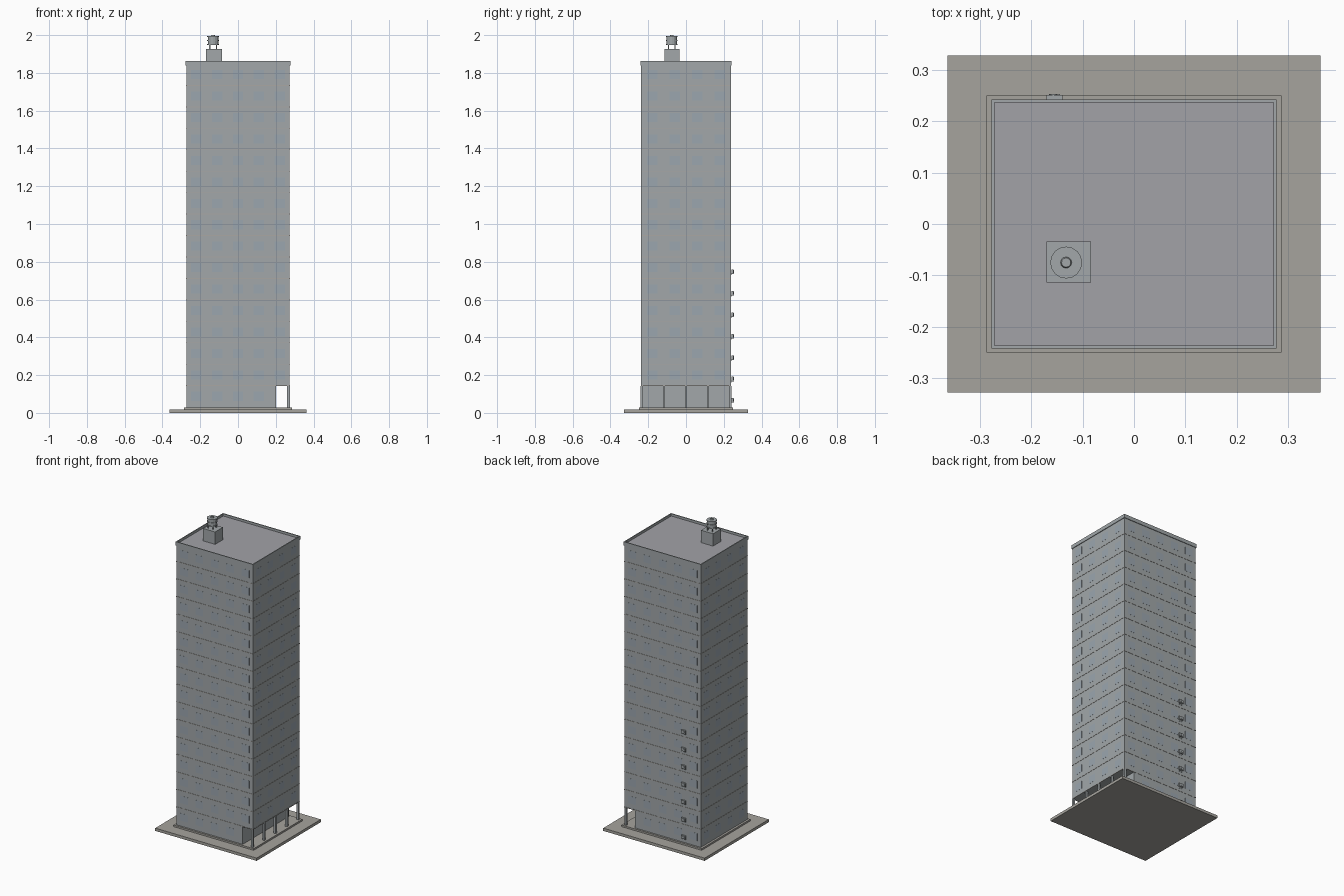
import bpy, bmesh, math
from mathutils import Matrix, Vector

if "Cube" in bpy.data.objects:
    bpy.data.objects.remove(bpy.data.objects["Cube"])


def material(name, rgb):
    m = bpy.data.materials.new(name)
    m.diffuse_color = (*rgb, 1)
    m.use_nodes = True
    m.node_tree.nodes["Principled BSDF"].inputs["Base Color"].default_value = m.diffuse_color
    return m


WALL = material("wall_grey", (0.36, 0.39, 0.40))
GLASS = material("window_blue", (0.33, 0.38, 0.43))
BAND = material("band_beige", (0.40, 0.39, 0.37))
PAVE = material("paving", (0.38, 0.37, 0.34))
ROOF = material("roof_grey", (0.36, 0.36, 0.39))


def finish(name, bm, mat=None):
    me = bpy.data.meshes.new(name)
    bm.to_mesh(me)
    bm.free()
    ob = bpy.data.objects.new(name, me)
    bpy.context.collection.objects.link(ob)
    if mat:
        me.materials.append(mat)
    return ob


def add_box(bm, x0, x1, y0, y1, z0, z1):
    c = Vector(((x0 + x1) / 2, (y0 + y1) / 2, (z0 + z1) / 2))
    s = Matrix.Diagonal((x1 - x0, y1 - y0, z1 - z0, 1))
    bmesh.ops.create_cube(bm, size=1, matrix=Matrix.Translation(c) @ s)


def boxes(name, items, mat=None):
    bm = bmesh.new()
    for it in items:
        add_box(bm, *it)
    return finish(name, bm, mat)


def ring(hx, hy, t, z0, z1):
    """Four boxes forming a rectangular frame, t thick inwards."""
    return [(-hx, hx, -hy, -hy + t, z0, z1), (-hx, hx, hy - t, hy, z0, z1),
            (-hx, -hx + t, -hy + t, hy - t, z0, z1), (hx - t, hx, -hy + t, hy - t, z0, z1)]


def cylinder(bm, x, y, z0, z1, r1, r2, n):
    bmesh.ops.create_cone(bm, cap_ends=True, segments=n, radius1=r1, radius2=r2, depth=z1 - z0,
                          matrix=Matrix.Translation((x, y, (z0 + z1) / 2)))


HX, HY = 0.273, 0.238
BASE, STEP, FLOORS = 0.029, 0.1135, 16
FIRST = BASE + STEP
TOP = BASE + STEP * FLOORS

# Ground slab and plinth
boxes("pavement", [(-0.363, 0.363, -0.328, 0.328, 0, 0.018)], PAVE)
boxes("plinth", [(-0.287, 0.287, -0.25, 0.25, 0.018, BASE)], PAVE)

# Recessed ground floor and tower above it
boxes("ground_floor", [(-HX, 0.2, -HY, HY, BASE, FIRST)], WALL)
boxes("tower", [(-HX, HX, -HY, HY, FIRST, TOP)], WALL)

# Arcade columns along the right side
cols = []
for i in range(5):
    y = (i - 2) * 0.117
    cols.append((0.260, 0.274, y - 0.006, y + 0.006, BASE, FIRST))
boxes("arcade_columns", cols, WALL)

# Thin bands between the floors
bands = []
for f in range(1, FLOORS):
    z = BASE + STEP * f
    bands += ring(HX + 0.0015, HY + 0.0015, 0.004, z, z + 0.004)
boxes("floor_bands", bands, BAND)

# Windows on every side; the arcade side has none at ground level
panes = []
E, W, H = 0.0006, 0.0275, 0.024
for f in range(FLOORS):
    z = BASE + STEP * (f + 0.52)
    for s in (-1, 1):
        for i in range(5):
            x = (i - 2) * 0.11
            if f == 0 and i == 4:
                continue
            panes.append((x - W, x + W, s * HY - E, s * HY + E, z - H, z + H))
        if f == 0 and s == 1:
            continue
        for i in range(4):
            y = (i - 1.5) * 0.119
            panes.append((s * HX - E, s * HX + E, y - W, y + W, z - H, z + H))
boxes("windows", panes, GLASS)

# Parapet and roof surface
boxes("parapet", ring(0.277, 0.242, 0.006, 1.838, 1.862), WALL)
boxes("roof_deck", [(-0.271, 0.271, -0.236, 0.236, TOP - 0.005, TOP + 0.002)], ROOF)

# Roof hut with water tank on legs
boxes("roof_hut", [(-0.17, -0.084, -0.114, -0.034, 1.84, 1.927)], WALL)
TX, TY = -0.132, -0.075
bm = bmesh.new()
cylinder(bm, TX, TY, 1.947, 1.993, 0.028, 0.028, 16)
for z in (1.947, 1.968, 1.989):
    cylinder(bm, TX, TY, z, z + 0.005, 0.031, 0.031, 16)
cylinder(bm, TX, TY, 1.994, 2.0, 0.011, 0.009, 12)
for i in range(4):
    a = math.pi / 4 + i * math.pi / 2
    x, y = TX + 0.025 * math.cos(a), TY + 0.025 * math.sin(a)
    add_box(bm, x - 0.003, x + 0.003, y - 0.003, y + 0.003, 1.926, 1.948)
finish("water_tank", bm, WALL)

# Air conditioners with brackets on the back wall
units, brackets, fans = [], [], bmesh.new()
for f in range(7):
    z = 0.066 + STEP * f
    units.append((-0.17, -0.139, HY + 0.003, 0.251, z - 0.009, z + 0.012))
    for x in (-0.165, -0.147):
        brackets.append((x, x + 0.003, HY, 0.253, z - 0.012, z - 0.009))
        brackets.append((x, x + 0.003, HY, HY + 0.003, z - 0.018, z - 0.009))
    bmesh.ops.create_cone(fans, cap_ends=True, segments=12, radius1=0.008, radius2=0.008, depth=0.002,
                          matrix=Matrix.Translation((-0.157, 0.252, z + 0.0015)) @ Matrix.Rotation(math.pi / 2, 4, 'X'))
boxes("air_conditioners", units, WALL)
boxes("ac_brackets", brackets, WALL)
finish("ac_fans", fans, WALL)
